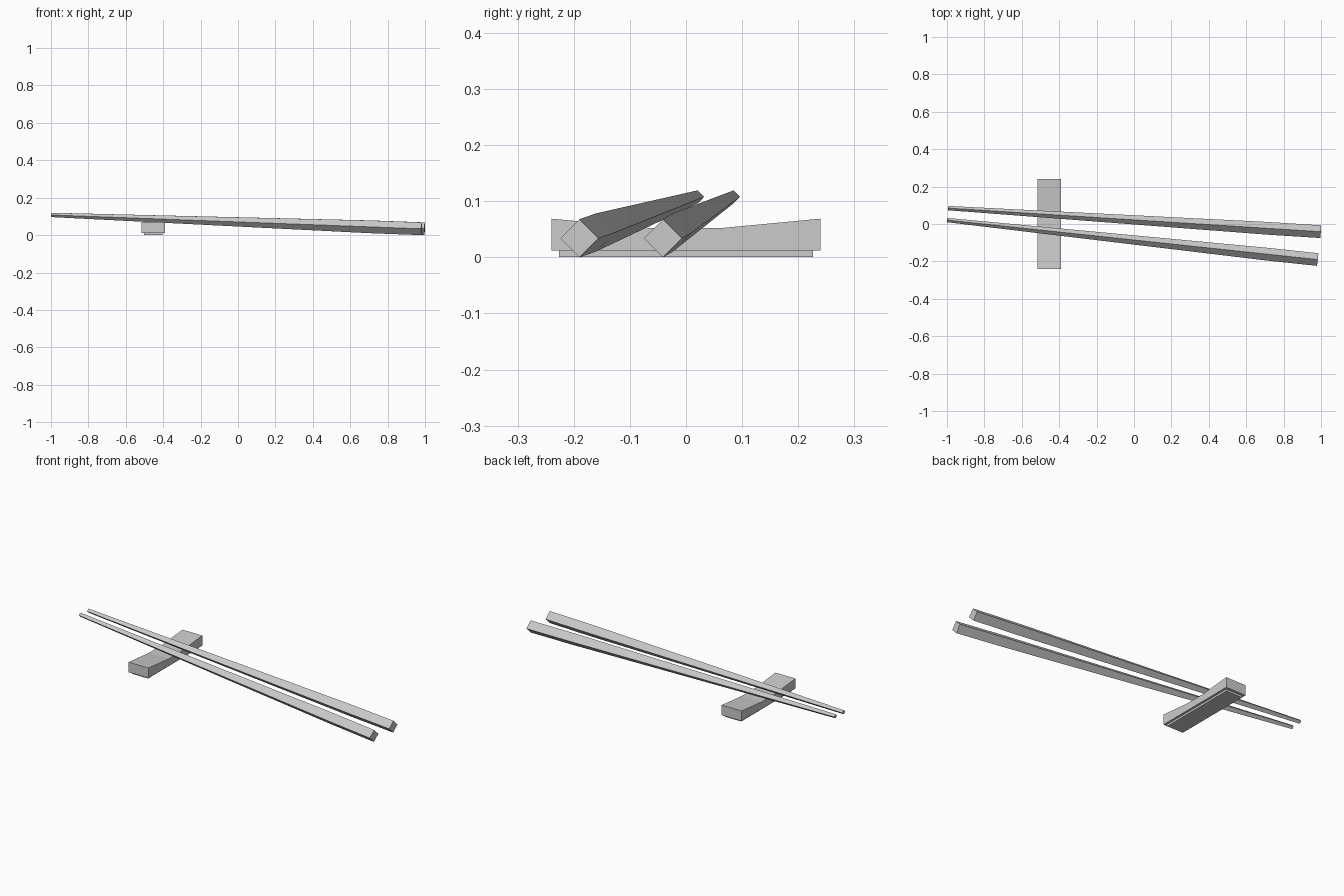
import bpy, bmesh
from mathutils import Vector

if "Cube" in bpy.data.objects:
    bpy.data.objects.remove(bpy.data.objects["Cube"])


def make_object(name, rings):
    """Bridge a list of equal-sized vertex rings and cap both ends."""
    bm = bmesh.new()
    loops = [[bm.verts.new(p) for p in ring] for ring in rings]
    n = len(loops[0])
    for a, b in zip(loops, loops[1:]):
        for i in range(n):
            j = (i + 1) % n
            bm.faces.new((a[i], a[j], b[j], b[i]))
    bm.faces.new(loops[0])
    bm.faces.new(loops[-1])
    bmesh.ops.recalc_face_normals(bm, faces=bm.faces)
    mesh = bpy.data.meshes.new(name)
    bm.to_mesh(mesh)
    bm.free()
    obj = bpy.data.objects.new(name, mesh)
    bpy.context.collection.objects.link(obj)
    return obj


def chopstick(name, tip, butt):
    """Square stick standing on its edge: straight handle, tapered to the tip."""
    tip, butt = Vector(tip), Vector(butt)
    axis = (butt - tip).normalized()
    side = Vector((0, 0, 1)).cross(axis).normalized()
    up = axis.cross(side)
    rings = []
    for t, r in ((0, 0.0115), (0.86, 0.034), (1, 0.034)):
        c = tip.lerp(butt, t)
        rings.append([c + d * r for d in (side, up, -side, -up)])
    return make_object(name, rings)


# pair of chopsticks, slightly converging at the tips
chopstick("chopstick_back", (-0.993, 0.085, 0.108), (0.998, -0.041, 0.034))
chopstick("chopstick_front", (-0.999, 0.021, 0.108), (0.982, -0.190, 0.034))

# rest block with a shallow dip in its top
profile = [(-0.24, 0.012), (0.24, 0.012), (0.24, 0.069),
           (0.06, 0.052), (-0.06, 0.052), (-0.24, 0.069)]
make_object("chopstick_rest", [[(x, y, z) for y, z in profile] for x in (-0.515, -0.391)])

# thin inset foot below the rest
foot = [(-0.226, 0.001), (0.226, 0.001), (0.226, 0.012), (-0.226, 0.012)]
make_object("rest_foot", [[(x, y, z) for y, z in foot] for x in (-0.503, -0.403)])
